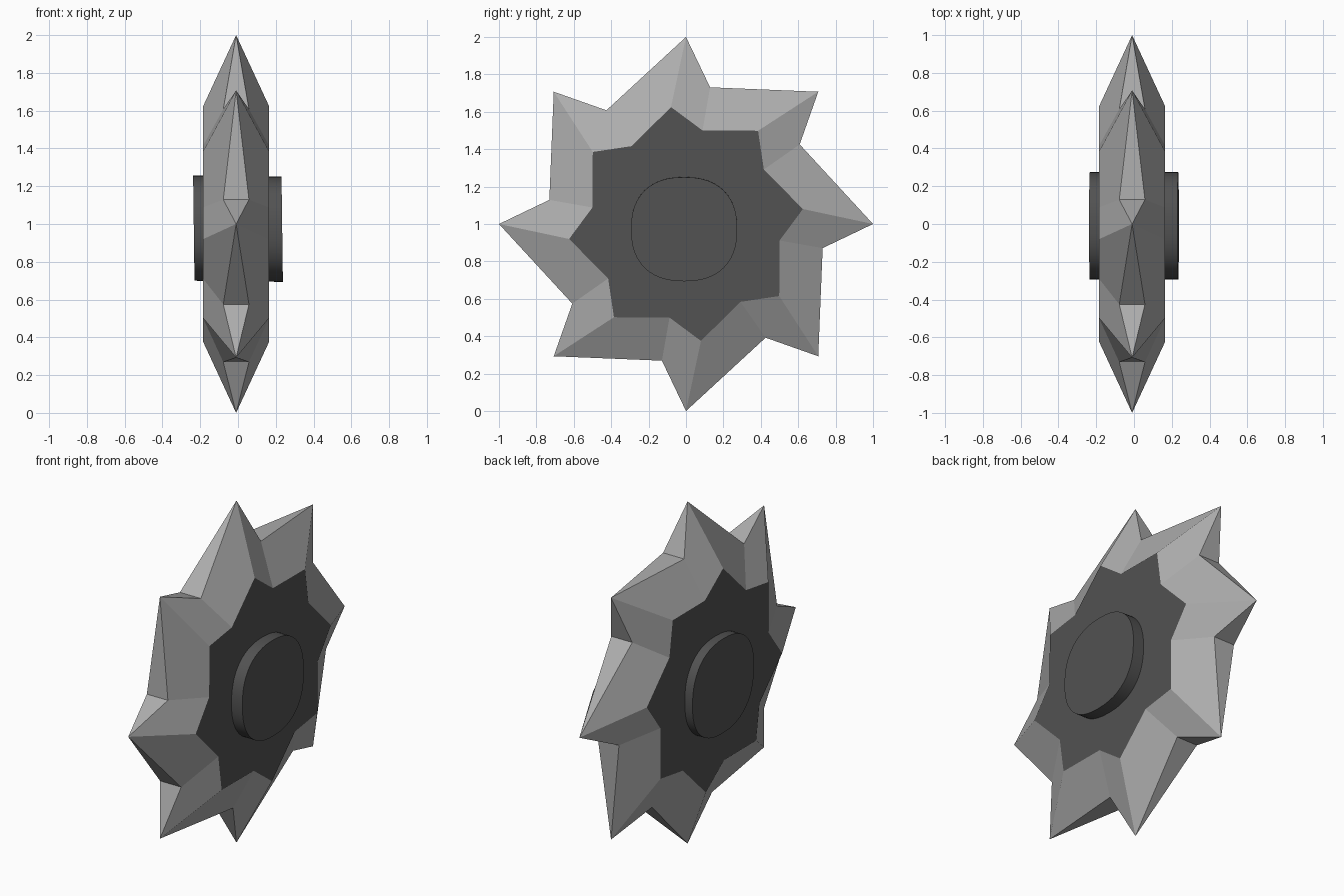
import bpy, bmesh
from math import radians, cos, sin, pi

if "Cube" in bpy.data.objects:
    bpy.data.objects.remove(bpy.data.objects["Cube"])


def material(name, value):
    m = bpy.data.materials.new(name)
    m.diffuse_color = (value, value, value, 1)
    m.use_nodes = True
    m.node_tree.nodes["Principled BSDF"].inputs["Base Color"].default_value = m.diffuse_color
    return m


STEEL = material("light steel", 0.42)
DARK = material("dark iron", 0.085)


def finish(bm, name, mats):
    bmesh.ops.recalc_face_normals(bm, faces=bm.faces[:])
    me = bpy.data.meshes.new(name)
    bm.to_mesh(me)
    bm.free()
    for m in mats:
        me.materials.append(m)
    ob = bpy.data.objects.new(name, me)
    bpy.context.collection.objects.link(ob)
    return ob


# Toothed blade: each tooth has a tip, two ridge ends and a notch on its clockwise side
TEETH = 8
MID = -0.01       # blade centre plane
HALF = 0.174      # half thickness at the caps
NOTCH = 0.068     # half width of the notch floor

bm = bmesh.new()


def polar(x, r, degrees):
    a = radians(degrees)
    return bm.verts.new((MID + x, r * cos(a), 1 + r * sin(a)))


angles = [i * 360 / TEETH for i in range(TEETH)]
tips = [polar(0, 1.0, a) for a in angles]
notches = {}
for side in (-1, 1):
    notch = [polar(side * NOTCH, 0.742, a - 10) for a in angles]
    root = [polar(side * HALF, 0.508, a - 10) for a in angles]
    ridge = [polar(side * HALF, 0.63, a + 7.3) for a in angles]
    notches[side] = notch
    cap = []
    for i in range(TEETH):
        j = (i + 1) % TEETH
        bm.faces.new((tips[i], ridge[i], root[i], notch[i]))    # short flank
        bm.faces.new((tips[i], notch[j], root[j], ridge[i]))    # long flank
        cap += [root[i], ridge[i]]
    bm.faces.new(cap).material_index = 1                        # dark cap
for i in range(TEETH):
    for k in (i, (i + 1) % TEETH):
        bm.faces.new((tips[i], notches[-1][k], notches[1][k]))  # notch walls
finish(bm, "toothed_blade", (STEEL, DARK))

# Hub: slightly squared disc through the blade, very slightly skewed
SEGMENTS = 48
RADIUS, POWER, SKEW = 0.284, 2 / 2.35, 0.013


def rounded(v):
    return RADIUS * (1 if v >= 0 else -1) * abs(v) ** POWER


bm = bmesh.new()
rings = []
for x in (-0.234, 0.234):
    ring = []
    for i in range(SEGMENTS):
        a = 2 * pi * i / SEGMENTS
        y, z = rounded(cos(a)), rounded(sin(a)) * 0.98
        ring.append(bm.verts.new((x - SKEW * z, y - 0.01, 0.975 + z - SKEW * x)))
    bm.faces.new(ring)
    rings.append(ring)
for i in range(SEGMENTS):
    j = (i + 1) % SEGMENTS
    bm.faces.new((rings[0][i], rings[0][j], rings[1][j], rings[1][i]))
hub = finish(bm, "hub", (DARK,))
bpy.context.view_layer.objects.active = hub
hub.select_set(True)
bpy.ops.object.shade_smooth_by_angle(angle=radians(35))
